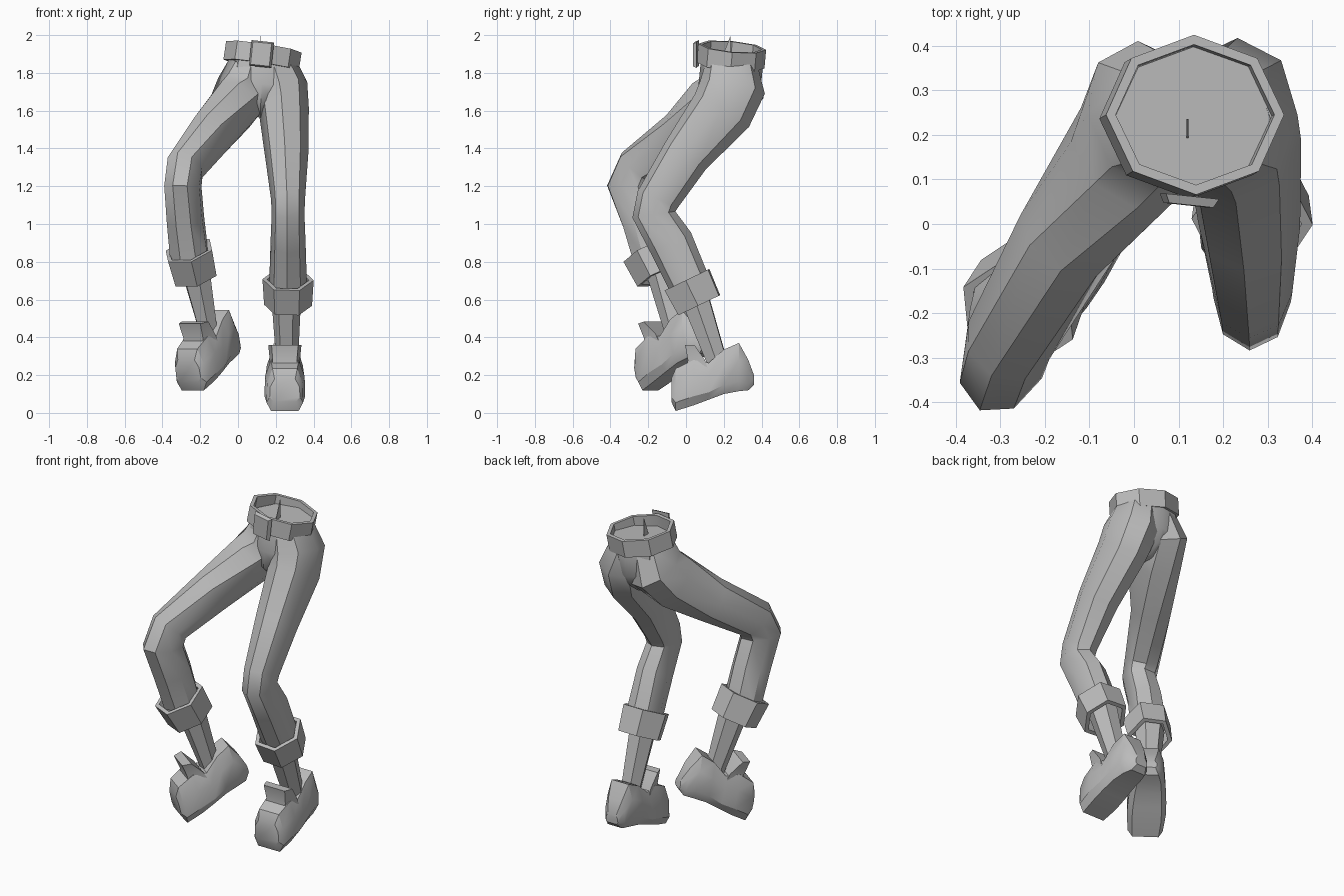
import bpy, bmesh
from math import cos, sin, pi, radians
from mathutils import Vector, Matrix

cube = bpy.data.objects.get("Cube")
if cube:
    bpy.data.objects.remove(cube)

grey = bpy.data.materials.new("plain grey")
grey.use_nodes = True
grey.diffuse_color = (0.5, 0.5, 0.5, 1)
grey.node_tree.nodes["Principled BSDF"].inputs["Base Color"].default_value = (0.5, 0.5, 0.5, 1)
FRONT = Vector((0, -1, 0))


def make(name, rings, closed=False, matrix=None, smooth=40):
    """Skin a list of equal rings; closed joins the last ring to the first."""
    bm = bmesh.new()
    loops = [[bm.verts.new(p) for p in ring] for ring in rings]
    count = len(loops[0])
    pairs = list(zip(loops, loops[1:]))
    if closed:
        pairs.append((loops[-1], loops[0]))
    else:
        bm.faces.new(loops[0])
        bm.faces.new(loops[-1])
    for a, b in pairs:
        for i in range(count):
            j = (i + 1) % count
            bm.faces.new((a[i], a[j], b[j], b[i]))
    bmesh.ops.recalc_face_normals(bm, faces=bm.faces)
    if matrix:
        bm.transform(matrix)
    mesh = bpy.data.meshes.new(name)
    bm.to_mesh(mesh)
    bm.free()
    mesh.materials.append(grey)
    obj = bpy.data.objects.new(name, mesh)
    bpy.context.collection.objects.link(obj)
    bpy.ops.object.select_all(action='DESELECT')
    obj.select_set(True)
    bpy.context.view_layer.objects.active = obj
    bpy.ops.object.shade_smooth_by_angle(angle=radians(smooth))


def ring(center, tangent, facing, side, depth, sides=8):
    """Polygon across a limb, with its depth along the facing direction."""
    t = tangent.normalized()
    s = t.cross(facing).normalized()
    n = s.cross(t)
    angles = [2 * pi * i / sides for i in range(sides)]
    return [center + s * side * cos(a) + n * depth * sin(a) for a in angles]


def limb(name, stations, facing, sides=8):
    """Tube through stations, turning from the front to its own facing."""
    points = [Vector(s[:3]) for s in stations]
    rings = []
    for i, s in enumerate(stations):
        before = (points[i] - points[i - 1]).normalized() if i else Vector()
        after = (points[i + 1] - points[i]).normalized() if i + 1 < len(points) else Vector()
        turn = min(1, max(0, (i - 1) / 2)) if len(stations) > 2 else 1
        rings.append(ring(points[i], before + after, FRONT.lerp(facing, turn), s[3], s[4], sides))
    make(name, rings)


def band(name, low, high, facing, side, depth, thick, sides=8, flare=1.0):
    """Open hoop with a wall thickness."""
    t = low - high
    wide, deep = side * flare, depth * flare
    make(name, [
        ring(low, t, facing, side, depth, sides),
        ring(high, t, facing, wide, deep, sides),
        ring(high, t, facing, wide - thick, deep - thick, sides),
        ring(low, t, facing, side - thick, depth - thick, sides)], closed=True)


# Shoe: chamfered sections from toe to heel (y, bottom, top, half width)
SHOE = [(-0.078, 0.06, 0.18, 0.08), (-0.055, 0.01, 0.235, 0.097), (0.04, 0.04, 0.28, 0.108),
        (0.12, 0.07, 0.265, 0.106), (0.2, 0.1, 0.335, 0.098), (0.28, 0.115, 0.37, 0.085),
        (0.33, 0.12, 0.28, 0.065), (0.36, 0.15, 0.2, 0.04)]
# Tongue: leaning flap (z, front, back, half width)
TONGUE = [(0.22, 0.0, 0.12, 0.085), (0.28, 0.01, 0.1, 0.08), (0.36, -0.005, 0.045, 0.088)]
ANKLE = Vector((0.0, 0.165, 0.29))


def shoe(side, ankle, pitch, yaw):
    place = (Matrix.Translation(ankle) @ Matrix.Rotation(radians(yaw), 4, 'Z')
             @ Matrix.Rotation(radians(pitch), 4, 'X') @ Matrix.Translation(-ANKLE))
    rings = []
    for y, low, high, w in SHOE:
        h = high - low
        half = [(0.75, 0), (1, 0.2), (0.97, 0.65), (0.68, 1)]
        right = [(w * x, y, low + h * z) for x, z in half]
        rings.append(right + [(-x, yy, z) for x, yy, z in reversed(right)])
    make(side + "_shoe", rings, matrix=place, smooth=30)
    flap = [[(-w, b, z), (w, b, z), (w * 0.8, f, z), (-w * 0.8, f, z)] for z, f, b, w in TONGUE]
    make(side + "_tongue", flap, matrix=place)


# Legs: stations are x, y, z, half width, half depth
LEGS = {
    "left": dict(
        facing=Vector((-0.05, -1, 0)),
        trouser=[(0.19, 0.237, 1.84, 0.12, 0.14), (0.225, 0.245, 1.72, 0.145, 0.175),
                 (0.243, 0.19, 1.6, 0.133, 0.168), (0.258, 0.0, 1.365, 0.115, 0.13),
                 (0.265, -0.15, 1.13, 0.09, 0.115), (0.265, -0.17, 1.05, 0.087, 0.115),
                 (0.265, -0.08, 0.9, 0.093, 0.12), (0.265, 0.02, 0.68, 0.1, 0.11)],
        cuff=((0.265, 0.07, 0.57), (0.265, 0.005, 0.705)),
        shin=[(0.255, 0.04, 0.63, 0.08, 0.085), (0.26, 0.165, 0.27, 0.058, 0.06)],
        shoe=((0.248, 0.165, 0.29), 0, 0)),
    "right": dict(
        facing=Vector((-0.43, -0.9, 0)),
        trouser=[(0.07, 0.237, 1.84, 0.12, 0.14), (0.03, 0.245, 1.72, 0.145, 0.175),
                 (-0.015, 0.155, 1.63, 0.14, 0.168), (-0.15, -0.03, 1.47, 0.118, 0.13),
                 (-0.28, -0.26, 1.3, 0.1, 0.118), (-0.292, -0.305, 1.2, 0.095, 0.125),
                 (-0.278, -0.235, 1.02, 0.1, 0.115), (-0.258, -0.18, 0.83, 0.107, 0.11)],
        cuff=((-0.228, -0.135, 0.725), (-0.26, -0.2, 0.86)),
        shin=[(-0.23, -0.14, 0.78, 0.085, 0.08), (-0.15, -0.05, 0.4, 0.05, 0.055)],
        shoe=((-0.15, -0.065, 0.442), 13, -36)),
}
for side, leg in LEGS.items():
    limb(side + "_trouser_leg", leg["trouser"], leg["facing"])
    low, high = map(Vector, leg["cuff"])
    band(side + "_cuff", low, high, leg["facing"], 0.127, 0.138, 0.025, sides=6, flare=1.07)
    limb(side + "_shin", leg["shin"], leg["facing"], sides=6)
    position, pitch, yaw = leg["shoe"]
    shoe(side, Vector(position), pitch, yaw)

# Hips: waist down to the crotch
limb("hips", [(0.135, 0.24, 1.885, 0.178, 0.158), (0.13, 0.24, 1.82, 0.19, 0.165),
              (0.125, 0.23, 1.72, 0.2, 0.165), (0.12, 0.215, 1.63, 0.11, 0.14),
              (0.12, 0.22, 1.57, 0.03, 0.07)], FRONT)

# Belt, buckle and the small loose strap end inside the waist
band("belt", Vector((0.122, 0.236, 1.84)), Vector((0.137, 0.245, 1.938)), FRONT, 0.202, 0.18, 0.022)
buckle_place = (Matrix.Translation((0.123, 0.05, 1.9)) @ Matrix.Rotation(radians(6), 4, 'Y')
                @ Matrix.Rotation(radians(-6), 4, 'Z'))
make("buckle", [[(x, y, z) for x, z in ((-w, -h), (w, -h), (w, h), (-w, h))]
                for y, w, h in ((-0.008, 0.05, 0.06), (0.012, 0.06, 0.068))], matrix=buckle_place)
make("strap_end", [[(x, 0.19, 1.88), (x, 0.235, 1.88), (x, 0.235, 1.995)] for x in (0.118, 0.122)])
